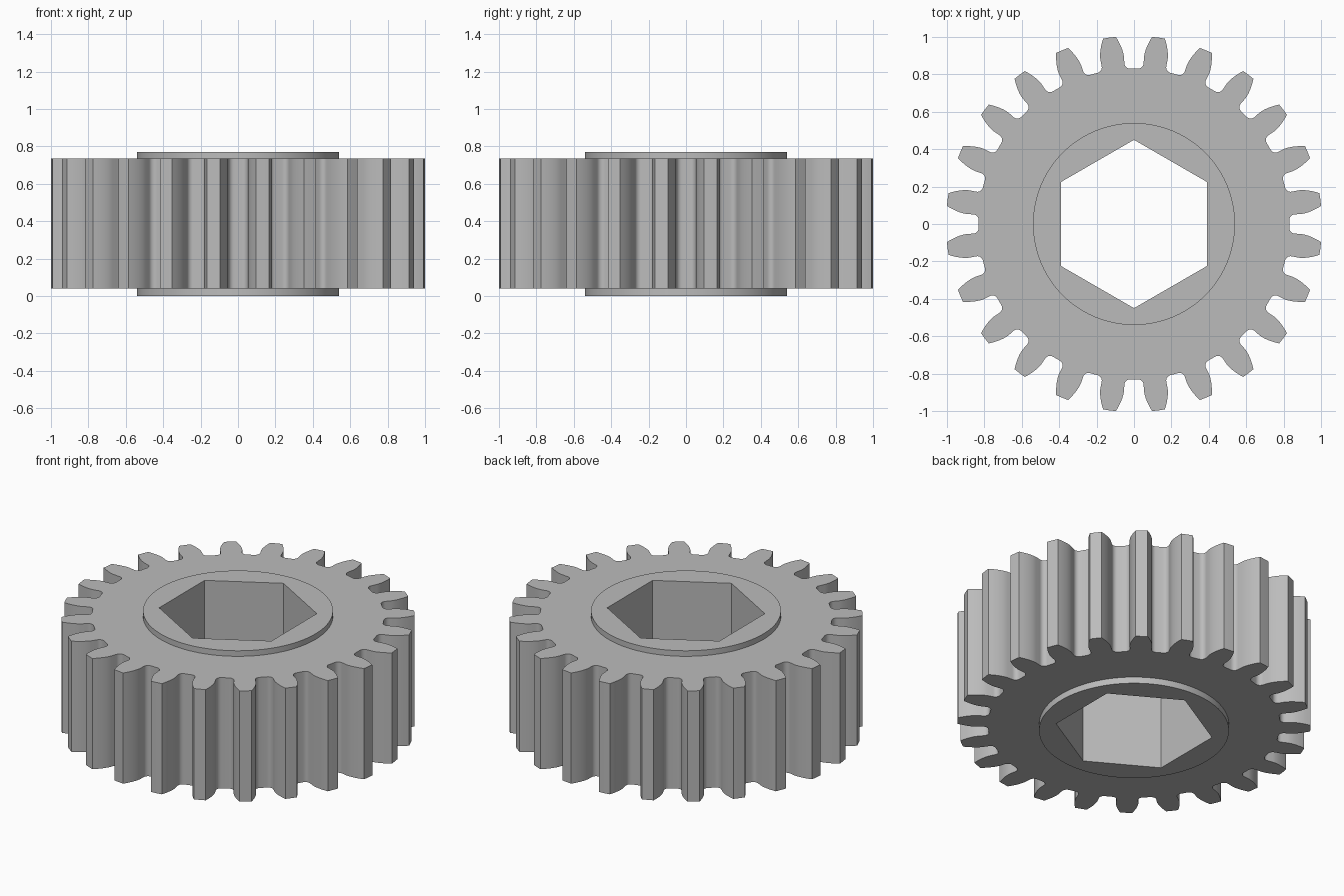
import bpy, bmesh
from math import sin, cos, tan, atan2, acos, hypot, radians, pi

cube = bpy.data.objects.get("Cube")
if cube:
    bpy.data.objects.remove(cube, do_unlink=True)

# Main dimensions
TEETH = 24
TIP_R, ROOT_R, FILLET = 1.005, 0.831, 0.03
MODULE = 2 * TIP_R / (TEETH + 2)
PITCH_R = MODULE * TEETH / 2
PRESSURE = radians(14.5)
HUB_R, HEX_R = 0.54, 0.45
RING_Z, HUB_Z = (0.04, 0.735), (0.0, 0.77)

steel = bpy.data.materials.new("steel grey")
steel.use_nodes = True
COLOUR = (0.5, 0.5, 0.5, 1)
steel.diffuse_color = COLOUR
steel.node_tree.nodes["Principled BSDF"].inputs["Base Color"].default_value = COLOUR


def circle(radius, sides, start=0.0):
    return [(radius * cos(start + 2 * pi * i / sides),
             radius * sin(start + 2 * pi * i / sides)) for i in range(sides)]


def half_gap():
    """Polar points (radius, angle from gap centre), from root to tip."""
    base_r = PITCH_R * cos(PRESSURE)
    involute = lambda a: tan(a) - a
    base_angle = pi / (2 * TEETH) - involute(PRESSURE)
    points = [(ROOT_R, 0.0)]
    # Rounded corner between root and flank
    cr = ROOT_R + FILLET
    cx = cr * sin(base_angle) - FILLET
    for i in range(7):
        a = i * pi / 12
        x, y = cx + FILLET * sin(a), cr - FILLET * cos(a)
        points.append((hypot(x, y), atan2(x, y)))
    # Involute flank
    for i in range(7):
        r = base_r + (TIP_R - base_r) * i / 6
        points.append((r, base_angle + involute(acos(min(1, base_r / r)))))
    return points


def gear_outline():
    half = half_gap()
    gap = [(r, -a) for r, a in reversed(half[1:])] + half
    tip_mid = (TIP_R, pi / TEETH)
    outline = []
    for k in range(TEETH):
        turn = 2 * pi * k / TEETH
        outline += [(r * cos(a + turn), r * sin(a + turn)) for r, a in gap + [tip_mid]]
    return outline


def shell(name, sections, closed):
    """Join stacked outlines: walls where the outline repeats, flat caps elsewhere."""
    bm = bmesh.new()
    loops = []
    for outline, z in sections:
        verts = [bm.verts.new((x, y, z)) for x, y in outline]
        edges = [bm.edges.new((v, verts[(i + 1) % len(verts)])) for i, v in enumerate(verts)]
        loops.append((outline, verts, edges))
    pairs = list(zip(loops, loops[1:])) + ([(loops[-1], loops[0])] if closed else [])
    for (out_a, va, ea), (out_b, vb, eb) in pairs:
        if out_a is out_b:
            for i in range(len(va)):
                j = (i + 1) % len(va)
                bm.faces.new((va[i], va[j], vb[j], vb[i]))
        else:
            bmesh.ops.triangle_fill(bm, edges=ea + eb, use_beauty=True, normal=(0, 0, 1))
    bmesh.ops.recalc_face_normals(bm, faces=bm.faces)
    mesh = bpy.data.meshes.new(name)
    bm.to_mesh(mesh)
    bm.free()
    mesh.materials.append(steel)
    obj = bpy.data.objects.new(name, mesh)
    bpy.context.collection.objects.link(obj)
    bpy.ops.object.select_all(action='DESELECT')
    obj.select_set(True)
    bpy.context.view_layer.objects.active = obj
    bpy.ops.object.shade_smooth_by_angle(angle=radians(30))
    return obj


teeth = gear_outline()
rim = circle(HUB_R, 96)
bore = circle(HEX_R, 6, pi / 2)

# Toothed ring around the hub
shell("toothed_ring", [(rim, RING_Z[0]), (teeth, RING_Z[0]),
                       (teeth, RING_Z[1]), (rim, RING_Z[1])], closed=False)
# Raised hub with a hexagonal bore
shell("hub", [(rim, HUB_Z[0]), (rim, HUB_Z[1]),
              (bore, HUB_Z[1]), (bore, HUB_Z[0])], closed=True)
